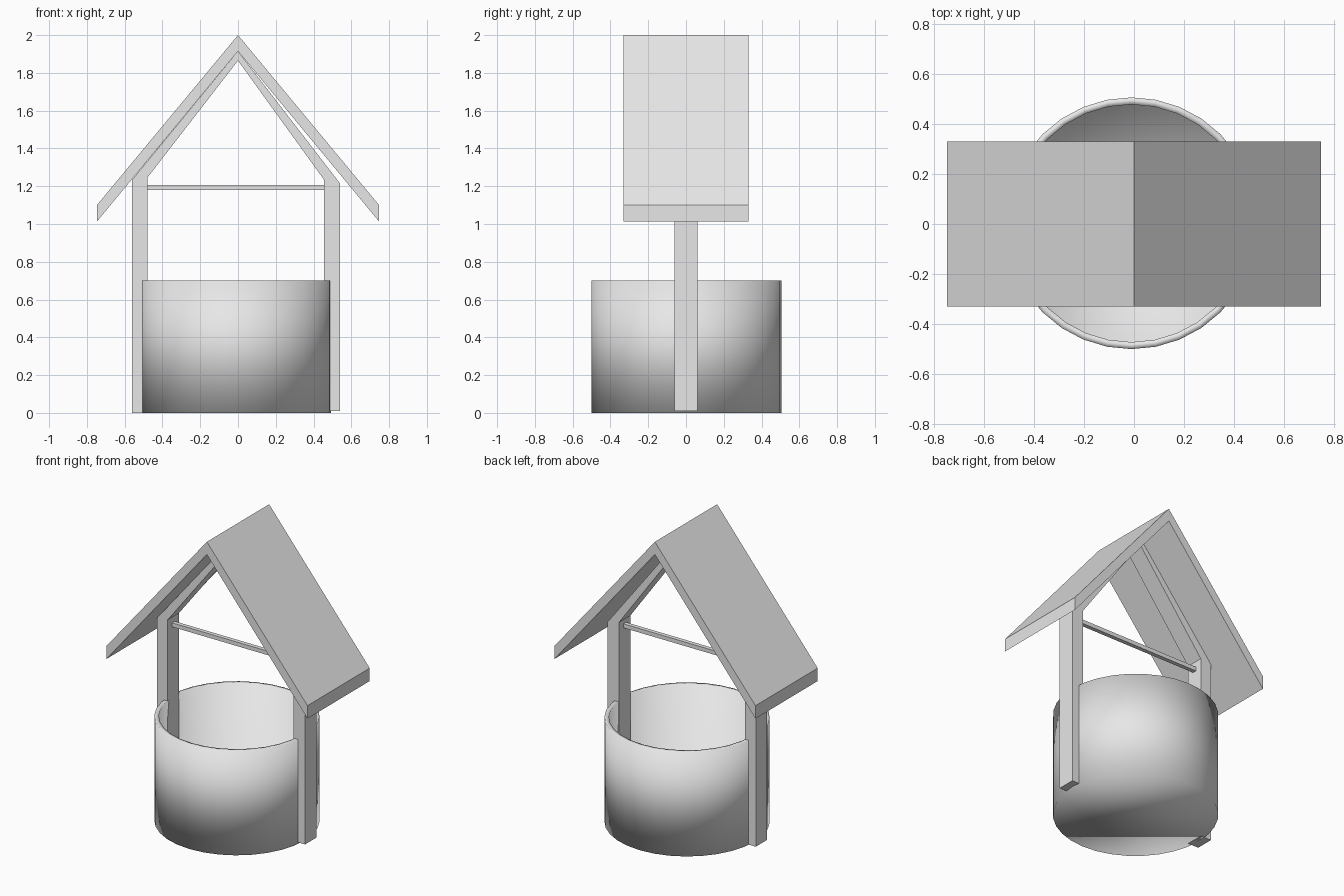
import bpy, bmesh
from math import pi

cube = bpy.data.objects.get("Cube")
if cube:
    bpy.data.objects.remove(cube, do_unlink=True)

grey = bpy.data.materials.new("plain light grey")
grey.use_nodes = True
colour = (0.8, 0.8, 0.8, 1)
grey.diffuse_color = colour
grey.node_tree.nodes["Principled BSDF"].inputs["Base Color"].default_value = colour


def finish(name, bm):
    """Turn a bmesh into a named, coloured object."""
    bmesh.ops.recalc_face_normals(bm, faces=bm.faces)
    mesh = bpy.data.meshes.new(name)
    bm.to_mesh(mesh)
    bm.free()
    mesh.materials.append(grey)
    obj = bpy.data.objects.new(name, mesh)
    bpy.context.collection.objects.link(obj)
    return obj


def extrude_profile(name, points, half_depth):
    """Extrude an x-z outline along y, centred on y = 0."""
    bm = bmesh.new()
    face = bm.faces.new([bm.verts.new((x, -half_depth, z)) for x, z in points])
    moved = bmesh.ops.extrude_face_region(bm, geom=[face])["geom"]
    verts = [v for v in moved if isinstance(v, bmesh.types.BMVert)]
    bmesh.ops.translate(bm, verts=verts, vec=(0, 2 * half_depth, 0))
    return finish(name, bm)


# Round well basin: closed floor, open top, thin smooth wall
bm = bmesh.new()
bmesh.ops.create_cone(bm, cap_ends=True, segments=32,
                      radius1=0.503, radius2=0.503, depth=0.7)
bmesh.ops.translate(bm, verts=bm.verts, vec=(-0.01, 0.003, 0.35))
top = [f for f in bm.faces if f.calc_center_median().z > 0.69]
bmesh.ops.delete(bm, geom=top, context='FACES_ONLY')
basin = finish("well_basin", bm)
shell = basin.modifiers.new("wall thickness", 'SOLIDIFY')
shell.thickness = 0.028
shell.offset = -1
for face in basin.data.polygons:
    face.use_smooth = True

# Posts continuing into rafters, one bent beam
extrude_profile("post_frame", [
    (-0.56, 0), (-0.56, 1.235), (0, 1.915), (0.54, 1.215), (0.54, 0.01),
    (0.455, 0.01), (0.455, 1.235), (0, 1.865), (-0.48, 1.245), (-0.48, 0),
], 0.06)

# Gabled roof with plumb-cut eaves
extrude_profile("roof", [
    (-0.747, 1.1), (0, 2), (0.747, 1.1),
    (0.747, 1.013), (0, 1.915), (-0.747, 1.013),
], 0.33)

# Thin bar between the posts
extrude_profile("crossbar", [
    (-0.485, 1.18), (0.46, 1.18), (0.46, 1.207), (-0.485, 1.207),
], 0.014)
